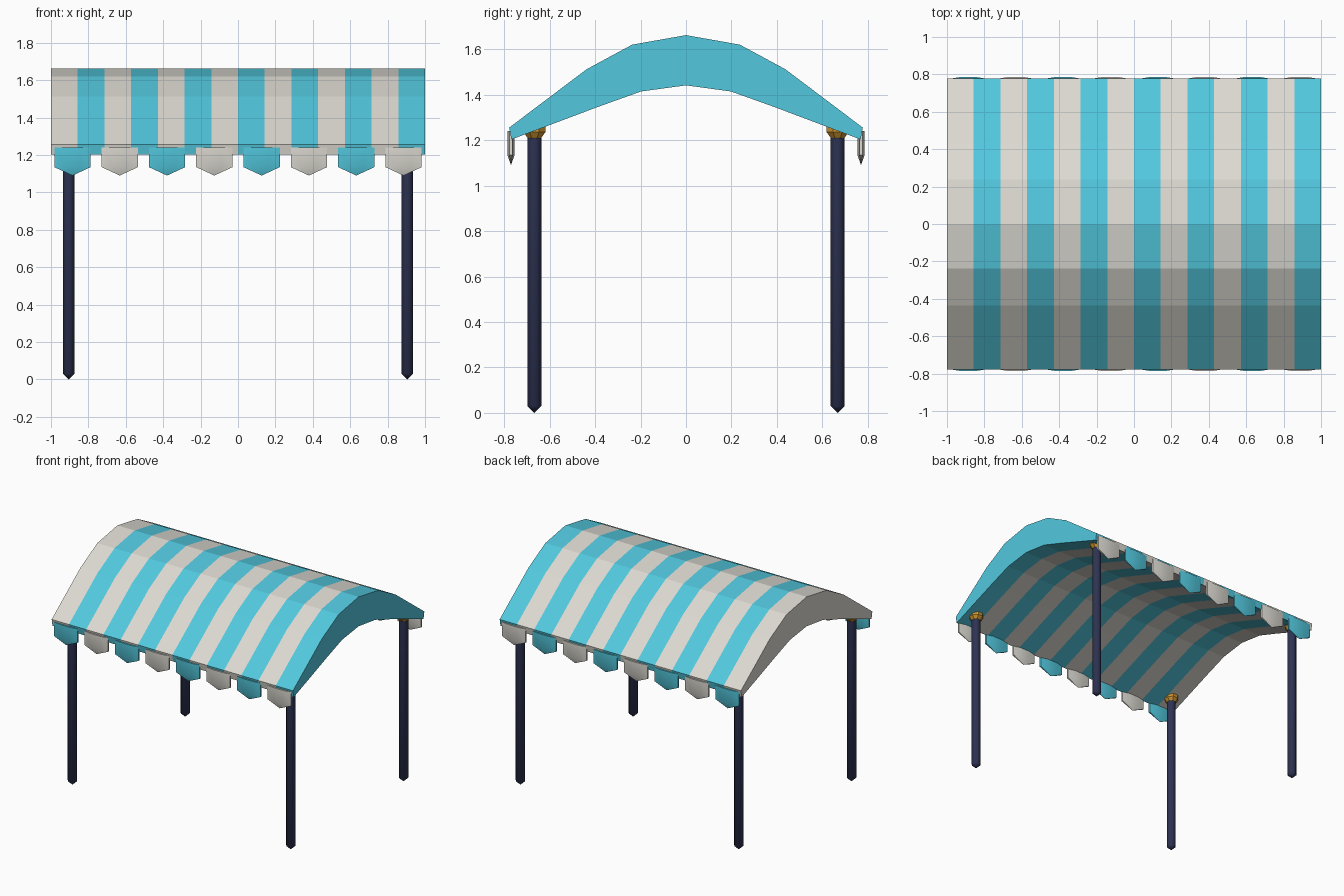
import bpy, bmesh, math
from mathutils import Matrix

if "Cube" in bpy.data.objects:
    bpy.data.objects.remove(bpy.data.objects["Cube"])


def material(name, rgb):
    m = bpy.data.materials.new(name)
    m.diffuse_color = (*rgb, 1.0)
    m.use_nodes = True
    m.node_tree.nodes["Principled BSDF"].inputs["Base Color"].default_value = m.diffuse_color
    return m


WHITE = material("warm white", (0.72, 0.70, 0.64))
BLUE = material("sky blue", (0.085, 0.58, 0.73))
NAVY = material("dark navy", (0.027, 0.033, 0.085))
GOLD = material("gold", (0.60, 0.30, 0.03))


def finish(name, bm, mats, smooth=None):
    bmesh.ops.recalc_face_normals(bm, faces=bm.faces)
    me = bpy.data.meshes.new(name)
    bm.to_mesh(me)
    bm.free()
    for m in mats:
        me.materials.append(m)
    ob = bpy.data.objects.new(name, me)
    bpy.context.collection.objects.link(ob)
    if smooth:
        bpy.ops.object.select_all(action='DESELECT')
        ob.select_set(True)
        bpy.context.view_layer.objects.active = ob
        bpy.ops.object.shade_smooth_by_angle(angle=math.radians(smooth))
    return ob


def lathe(name, profile, loc, mat, sides=8, scale=(1, 1), smooth=None):
    """Stack of rings (radius, z); a zero radius makes a pointed tip."""
    bm = bmesh.new()
    rings = []
    for r, z in profile:
        if r == 0:
            rings.append([bm.verts.new((0, 0, z))])
        else:
            rings.append([bm.verts.new((r * scale[0] * math.cos(a), r * scale[1] * math.sin(a), z))
                          for a in (2 * math.pi * (i + 0.5) / sides for i in range(sides))])
    for a, b in zip(rings, rings[1:]):
        for i in range(sides):
            j = (i + 1) % sides
            if len(a) == 1:
                bm.faces.new((a[0], b[j], b[i]))
            elif len(b) == 1:
                bm.faces.new((a[i], a[j], b[0]))
            else:
                bm.faces.new((a[i], a[j], b[j], b[i]))
    for ring in (rings[0], rings[-1]):
        if len(ring) > 1:
            bm.faces.new(ring)
    bmesh.ops.transform(bm, matrix=Matrix.Translation(loc), verts=bm.verts)
    return finish(name, bm, [mat], smooth)


# Arched canopy: closed cross-section swept along x in 14 striped bays
outer = [(-0.778, 1.255), (-0.437, 1.512), (-0.237, 1.62), (0, 1.662)]
inner = [(-0.768, 1.203), (-0.385, 1.347), (-0.198, 1.414), (0, 1.441)]
top = outer + [(-y, z) for y, z in reversed(outer[:-1])]
under = inner + [(-y, z) for y, z in reversed(inner[:-1])]
STRIPES = 14
bm = bmesh.new()
grid = []
for k in range(STRIPES + 1):
    x = -1 + 2 * k / STRIPES
    grid.append(([bm.verts.new((x, y, z)) for y, z in top],
                 [bm.verts.new((x, y, z)) for y, z in under]))
n = len(top)
for k in range(STRIPES):
    (t0, u0), (t1, u1) = grid[k], grid[k + 1]
    faces = []
    for i in range(n - 1):
        faces.append(bm.faces.new((t0[i], t1[i], t1[i + 1], t0[i + 1])))
        faces.append(bm.faces.new((u0[i], u0[i + 1], u1[i + 1], u1[i])))
    for i in (0, n - 1):
        faces.append(bm.faces.new((t0[i], u0[i], u1[i], t1[i])))
    for f in faces:
        f.material_index = k % 2
for k in (0, STRIPES):
    t, u = grid[k]
    for i in range(n - 1):
        f = bm.faces.new((t[i], t[i + 1], u[i + 1], u[i]))
        f.material_index = 1 if k else 0
finish("striped_canopy", bm, [WHITE, BLUE])

# Hanging scallops along the front and back edges
for side, label in ((-1, "front"), (1, "back")):
    for i in range(8):
        x = -0.885 + i * 1.77 / 7
        lathe(f"{label}_scallop_{i + 1}", [(1, 1.24), (1, 1.135), (0, 1.09)],
              (x, side * 0.77, 0), WHITE if i % 2 else BLUE,
              scale=(0.105, 0.0175), smooth=50)

# Four posts with pointed feet and flared gold collars under the canopy
for sx, lx in ((-1, "left"), (1, "right")):
    for sy, ly in ((-1, "front"), (1, "back")):
        loc = (sx * 0.905, sy * 0.667, 0)
        lathe(f"{ly}_{lx}_post", [(0, 0), (0.033, 0.03), (0.033, 1.26)], loc, NAVY, smooth=50)
        lathe(f"{ly}_{lx}_collar", [(0.033, 1.21), (0.052, 1.235), (0.052, 1.275)], loc, GOLD)
